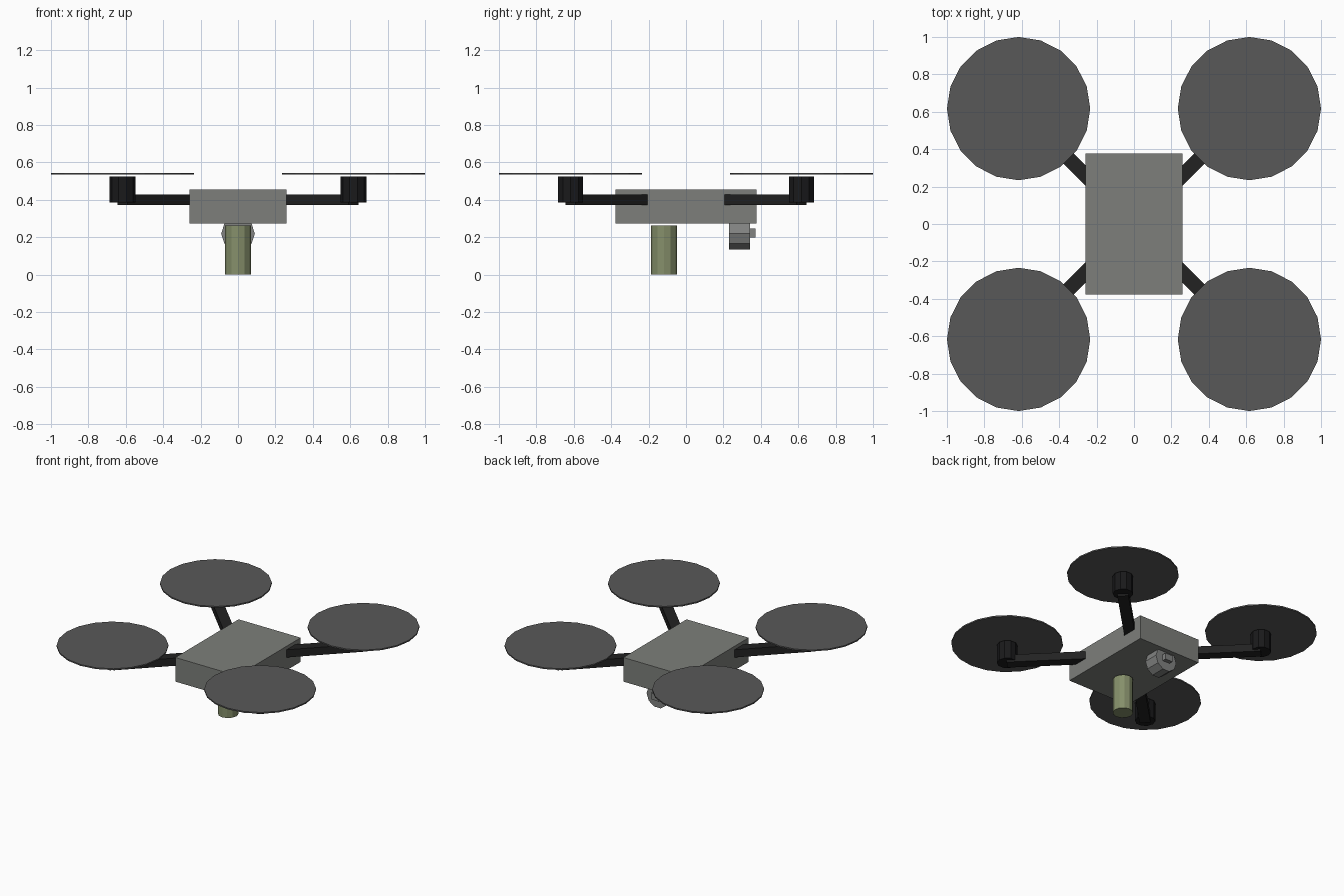
import bpy, math
from mathutils import Matrix

if "Cube" in bpy.data.objects:
    bpy.data.objects.remove(bpy.data.objects["Cube"])


def material(name, rgb):
    m = bpy.data.materials.new(name)
    m.diffuse_color = (*rgb, 1.0)
    m.use_nodes = True
    m.node_tree.nodes["Principled BSDF"].inputs["Base Color"].default_value = m.diffuse_color
    return m


BODY = material("body_grey", (0.205, 0.212, 0.197))
CAMERA = material("camera_grey", (0.22, 0.225, 0.22))
ARM = material("arm_black", (0.016, 0.016, 0.016))
MOTOR = material("motor_black", (0.010, 0.010, 0.011))
ROTOR = material("rotor_grey", (0.098, 0.098, 0.098))
OLIVE = material("canister_olive", (0.235, 0.275, 0.145))


def finish(name, mat):
    ob = bpy.context.object
    ob.name = ob.data.name = name
    ob.data.materials.append(mat)
    return ob


def box(name, loc, size, mat, turn=0.0):
    bpy.ops.mesh.primitive_cube_add(size=1, location=loc, rotation=(0, 0, turn))
    bpy.context.object.data.transform(Matrix.Diagonal((*size, 1)))
    return finish(name, mat)


def cylinder(name, loc, radius, depth, sides, mat, along_y=False):
    # first vertex always lies on the x axis
    bpy.ops.mesh.primitive_cylinder_add(vertices=sides, radius=radius, depth=depth, location=loc)
    me = bpy.context.object.data
    me.transform(Matrix.Rotation(-math.pi / 2, 4, 'Z'))
    if along_y:
        me.transform(Matrix.Rotation(math.pi / 2, 4, 'X'))
    return finish(name, mat)


# Central body
box("body", (0, 0, 0.364), (0.52, 0.755, 0.182), BODY)

# Four arms, motors and rotor discs
R = 0.617
INNER = 0.2
for sx, side in ((-1, "left"), (1, "right")):
    for sy, end in ((-1, "front"), (1, "back")):
        tag = f"{end}_{side}"
        mid = (R + INNER) / 2
        box("arm_" + tag, (sx * mid, sy * mid, 0.4),
            ((R - INNER) * math.sqrt(2), 0.076, 0.058), ARM,
            math.atan2(sy, sx))
        cylinder("motor_" + tag, (sx * R, sy * R, 0.455), 0.07, 0.139, 10, MOTOR)
        cylinder("rotor_" + tag, (sx * R, sy * R, 0.539), 0.383, 0.01, 20, ROTOR)

# Canister hanging under the body
cylinder("canister", (0, -0.118, 0.131), 0.07, 0.262, 12, OLIVE)

# Camera pod and lens under the back end
cylinder("camera_pod", (0, 0.286, 0.219), 0.09, 0.112, 10, CAMERA, along_y=True)
box("camera_lens", (0, 0.355, 0.222), (0.06, 0.034, 0.048), CAMERA)
